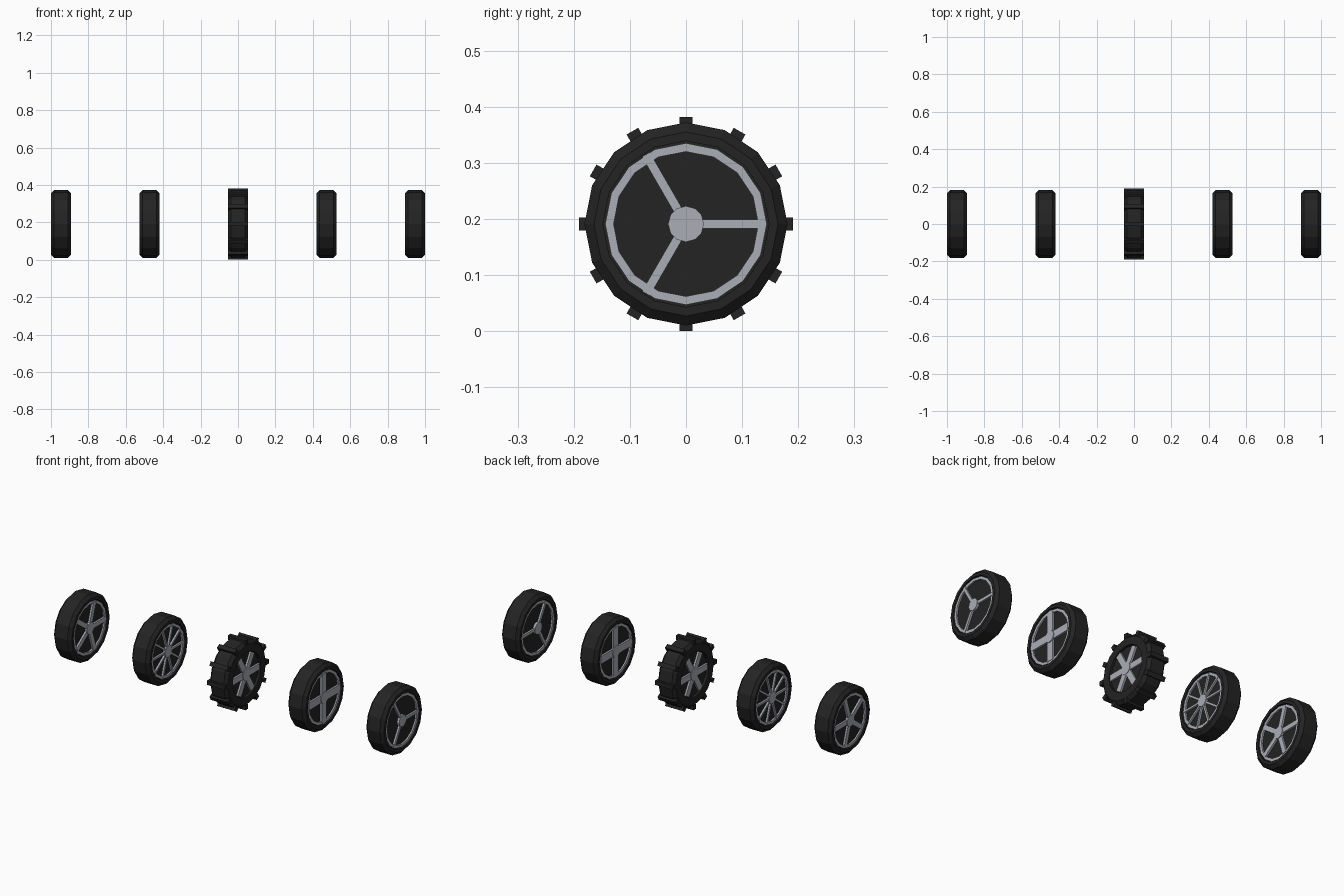
import bpy, bmesh, math
from mathutils import Matrix, Vector

if "Cube" in bpy.data.objects:
    bpy.data.objects.remove(bpy.data.objects["Cube"])

HALF = 0.0535      # half width of a wheel
CZ = 0.191         # axle height


def material(name, rgb):
    m = bpy.data.materials.new(name)
    m.diffuse_color = (*rgb, 1)
    m.use_nodes = True
    m.node_tree.nodes["Principled BSDF"].inputs["Base Color"].default_value = m.diffuse_color
    return m


RUBBER = material("black rubber", (0.017, 0.017, 0.017))
METAL = material("silver metal", (0.41, 0.42, 0.47))


def finish(name, bm, mat, x):
    bmesh.ops.remove_doubles(bm, verts=bm.verts, dist=1e-5)
    bmesh.ops.recalc_face_normals(bm, faces=bm.faces)
    me = bpy.data.meshes.new(name)
    bm.to_mesh(me)
    bm.free()
    me.materials.append(mat)
    ob = bpy.data.objects.new(name, me)
    ob.location = (x, 0, CZ)
    bpy.context.collection.objects.link(ob)
    return ob


def lathe(name, profile, sides, mat, x, closed=False):
    """Spin (radius, x) points around the axle."""
    bm = bmesh.new()
    vs = [bm.verts.new((px, r, 0)) for r, px in profile]
    pairs = list(zip(vs, vs[1:])) + ([(vs[-1], vs[0])] if closed else [])
    edges = [bm.edges.new(p) for p in pairs]
    bmesh.ops.spin(bm, geom=vs + edges, cent=(0, 0, 0), axis=(1, 0, 0),
                   angle=math.tau, steps=sides, use_duplicate=False)
    return finish(name, bm, mat, x)


def radial_bars(name, count, r0, r1, width, half, mat, x):
    """Boxes pointing outward around the axle, the first toward +y."""
    bm = bmesh.new()
    for i in range(count):
        m = (Matrix.Rotation(math.tau * i / count, 4, 'X')
             @ Matrix.Translation(Vector((0, (r0 + r1) / 2, 0)))
             @ Matrix.Diagonal((2 * half, r1 - r0, width, 1)))
        bmesh.ops.create_cube(bm, size=1, matrix=m)
    return finish(name, bm, mat, x)


def wheel(label, x, spokes, width, rim, reach, treads=0):
    # tyre with chamfered shoulders and a shallow recessed centre disc
    lip = rim + 0.004
    side = [(0, 0.040), (lip, 0.040), (lip, HALF), (0.164, HALF), (0.181, 0.038)]
    lathe(label + "_tyre", side + [(r, -px) for r, px in reversed(side)],
          16, RUBBER, x)
    # thin metal rim on each face
    if not treads:
        for s, tag in ((1, "right"), (-1, "left")):
            ring = [(rim - 0.015, s * 0.039), (rim, s * 0.039),
                    (rim, s * 0.048), (rim - 0.015, s * 0.048)]
            lathe(label + "_rim_" + tag, ring, 16, METAL, x, closed=True)
    # spokes and hub pass through to both faces
    radial_bars(label + "_spokes", spokes, 0.0, reach, width, 0.050, METAL, x)
    lathe(label + "_hub", [(0, 0.053), (0.032, 0.053), (0.032, -0.053), (0, -0.053)],
          12, METAL, x)
    # tread blocks
    if treads:
        radial_bars(label + "_treads", treads, 0.165, 0.191, 0.024, HALF, RUBBER, x)


P = 1 - HALF
wheel("five_spoke", -P, 5, 0.026, 0.144, 0.135)
wheel("many_spoke", -P / 2, 10, 0.011, 0.144, 0.138)
wheel("treaded", 0, 6, 0.034, 0.118, 0.116, treads=12)
wheel("four_spoke", P / 2, 4, 0.042, 0.144, 0.132)
wheel("three_spoke", P, 3, 0.016, 0.144, 0.143)
